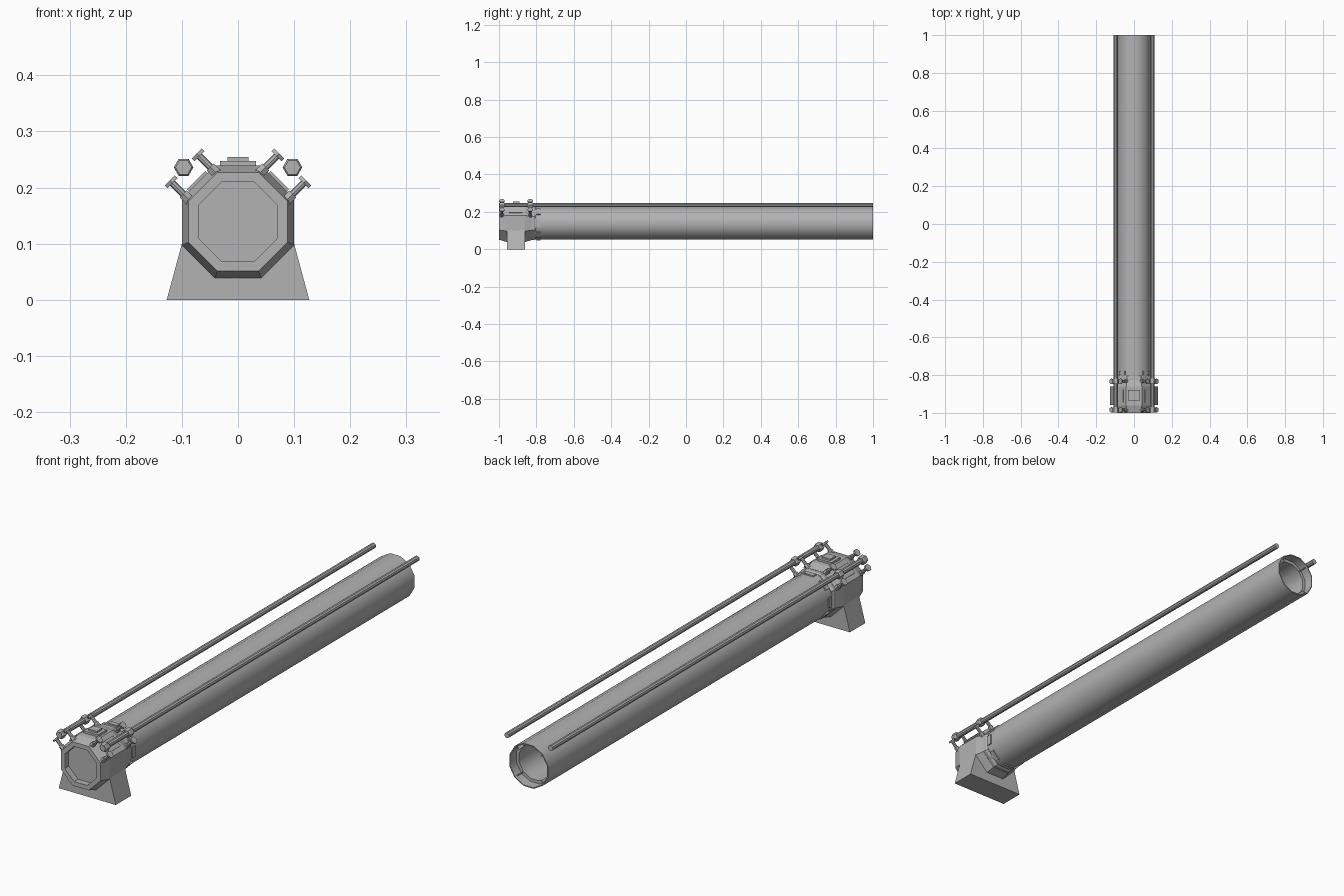
import bpy, bmesh, math
from mathutils import Matrix, Vector

if "Cube" in bpy.data.objects:
    bpy.data.objects.remove(bpy.data.objects["Cube"])

CZ = 0.139                      # height of the main axis
grey = bpy.data.materials.new("steel_grey")
grey.diffuse_color = (0.45, 0.45, 0.45, 1)
grey.use_nodes = True
grey.node_tree.nodes["Principled BSDF"].inputs["Base Color"].default_value = grey.diffuse_color


def finish(name, bm, smooth=False):
    bmesh.ops.recalc_face_normals(bm, faces=bm.faces)
    me = bpy.data.meshes.new(name)
    bm.to_mesh(me)
    bm.free()
    ob = bpy.data.objects.new(name, me)
    bpy.context.collection.objects.link(ob)
    me.materials.append(grey)
    if smooth:
        bpy.ops.object.select_all(action='DESELECT')
        ob.select_set(True)
        bpy.context.view_layer.objects.active = ob
        bpy.ops.object.shade_smooth_by_angle(angle=math.radians(35))
    return ob


def lathe(name, profile, n, turn, cx=0, cz=CZ, smooth=False, caps=True):
    """Rings of (y, flat-to-centre radius) joined along y."""
    bm = bmesh.new()
    rings = []
    for y, ap in profile:
        r = ap / math.cos(math.pi / n)
        rings.append([bm.verts.new((cx + r * math.cos(turn + 2 * math.pi * i / n), y,
                                    cz + r * math.sin(turn + 2 * math.pi * i / n)))
                      for i in range(n)])
    for a, b in zip(rings, rings[1:]):
        for i in range(n):
            j = (i + 1) % n
            bm.faces.new((a[i], a[j], b[j], b[i]))
    if caps:
        bm.faces.new(rings[0])
        bm.faces.new(rings[-1])
    return finish(name, bm, smooth)


def plate(name, angle, out, side, y, size):
    """Box turned about the main axis; size = (across, along y, outward)."""
    bm = bmesh.new()
    m = (Matrix.Translation((0, 0, CZ)) @ Matrix.Rotation(angle, 4, 'Y')
         @ Matrix.Translation((side, y, out)) @ Matrix.Diagonal((*size, 1)))
    bmesh.ops.create_cube(bm, size=1, matrix=m)
    return finish(name, bm)


def stud(name, angle, side, y, lo, hi, r, n):
    """Prism pointing outward from the main axis."""
    bm = bmesh.new()
    m = (Matrix.Translation((0, 0, CZ)) @ Matrix.Rotation(angle, 4, 'Y')
         @ Matrix.Translation((side, y, (lo + hi) / 2)))
    bmesh.ops.create_cone(bm, cap_ends=True, segments=n, radius1=r, radius2=r,
                          depth=hi - lo, matrix=m)
    return finish(name, bm, n > 8)


OCT = math.pi / 8

# Octagonal head with a recessed front and tapered ends
lathe("head", [(-0.975, 0.0705), (-1.0, 0.0705), (-1.0, 0.088), (-0.96, 0.1),
               (-0.86, 0.1), (-0.825, 0.09), (-0.825, 0.08)], 8, OCT)
lathe("neck_collar", [(-0.83, 0.089), (-0.812, 0.089), (-0.804, 0.084)], 8, OCT)

# Flared foot under the head
bm = bmesh.new()
outline = [(-0.127, 0), (0.127, 0), (0.1, 0.1), (0.1, 0.18), (-0.1, 0.18), (-0.1, 0.1)]
front = bm.faces.new([bm.verts.new((x, -0.958, z)) for x, z in outline])
ext = bmesh.ops.extrude_face_region(bm, geom=[front])
bmesh.ops.translate(bm, vec=(0, 0.098, 0),
                    verts=[v for v in ext["geom"] if isinstance(v, bmesh.types.BMVert)])
if not front.is_valid or len(bm.faces) < 8:
    bm.faces.new([v for v in bm.verts if v.co.y < -0.95])
finish("foot", bm)

# Long open pipe with a stepped mouth
lathe("pipe", [(-0.83, 0.086), (1.0, 0.086), (1.0, 0.082), (0.96, 0.082),
               (0.96, 0.07), (-0.8, 0.07)], 12, math.pi / 12, smooth=True)
for k in range(4):
    plate("mouth_rib", math.radians(45 + 90 * k), 0.076, 0, 0.975, (0.004, 0.03, 0.014))

# Pads around the pipe just behind the head
for k in range(8):
    plate("collar_pad", k * math.pi / 4, 0.086, 0, -0.789, (0.042, 0.02, 0.01))

# Stepped hatch on top of the head
plate("hatch_base", 0, 0.104, 0, -0.907, (0.064, 0.056, 0.009))
plate("hatch_cover", 0, 0.111, 0, -0.907, (0.038, 0.034, 0.008))

for s in (-1, 1):
    a = s * math.pi / 4
    rx, rz = s * 0.097, 0.236
    # Side rod
    lathe("rod", [(-0.999, 0.0105), (1.0, 0.0105)], 10, 0, rx, rz, True)
    # Plate on the sloping facet
    plate("facet_plate", a, 0.102, 0, -0.91, (0.046, 0.07, 0.006))
    for y in (-0.984, -0.833):
        # Hexagonal nut on the rod
        lathe("rod_nut", [(y - 0.014, 0.0125), (y - 0.01, 0.0152),
                          (y + 0.01, 0.0152), (y + 0.014, 0.0125)], 6, 0, rx, rz)
        # Pair of clamp bolts astride the rod
        for t in (-0.034, 0.034):
            stud("bolt_foot", a, t, y, 0.08, 0.104, 0.010, 6)
            stud("bolt_shank", a, t, y, 0.10, 0.134, 0.0065, 8)
            stud("bolt_cap", a, t, y, 0.131, 0.138, 0.0145, 6)
